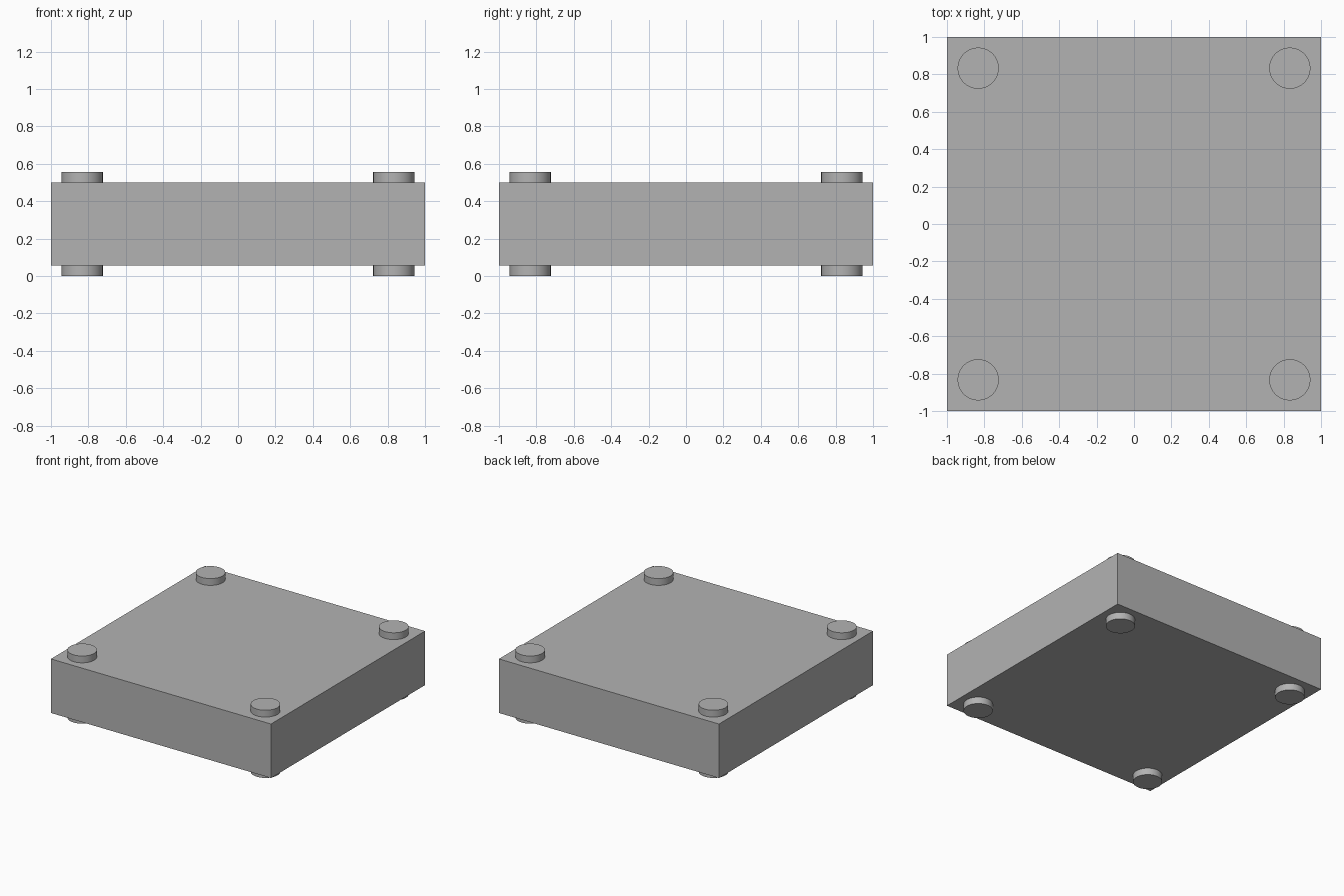
import bpy
import math

if "Cube" in bpy.data.objects:
    bpy.data.objects.remove(bpy.data.objects["Cube"], do_unlink=True)

PEG_HEIGHT = 0.056
PEG_RADIUS = 0.11
PEG_OFFSET = 0.833
SLAB_HEIGHT = 0.444
EMBED = 0.01  # pegs sink slightly into the slab

grey = bpy.data.materials.new("plain_grey")
grey.use_nodes = True
colour = (0.45, 0.45, 0.45, 1.0)
grey.diffuse_color = colour
grey.node_tree.nodes["Principled BSDF"].inputs["Base Color"].default_value = colour


def finish(name):
    obj = bpy.context.object
    obj.name = name
    obj.data.materials.append(grey)
    return obj


def peg(name, x, y, z_low, z_high):
    bpy.ops.mesh.primitive_cylinder_add(
        vertices=64, radius=PEG_RADIUS, depth=z_high - z_low,
        location=(x, y, (z_low + z_high) / 2))
    finish(name)
    bpy.ops.object.shade_smooth_by_angle(angle=math.radians(30))


# Square slab
bpy.ops.mesh.primitive_cube_add(size=1, location=(0, 0, PEG_HEIGHT + SLAB_HEIGHT / 2))
slab = finish("slab")
slab.scale = (2, 2, SLAB_HEIGHT)
bpy.ops.object.transform_apply(location=False, rotation=False, scale=True)

# Round pegs above and below each corner
slab_top = PEG_HEIGHT + SLAB_HEIGHT
for side, sx in (("left", 1), ("right", -1)):
    for end, sy in (("front", -1), ("back", 1)):
        x, y = sx * PEG_OFFSET, sy * PEG_OFFSET
        peg(f"top_peg_{end}_{side}", x, y, slab_top - EMBED, slab_top + PEG_HEIGHT)
        peg(f"foot_{end}_{side}", x, y, 0, PEG_HEIGHT + EMBED)
